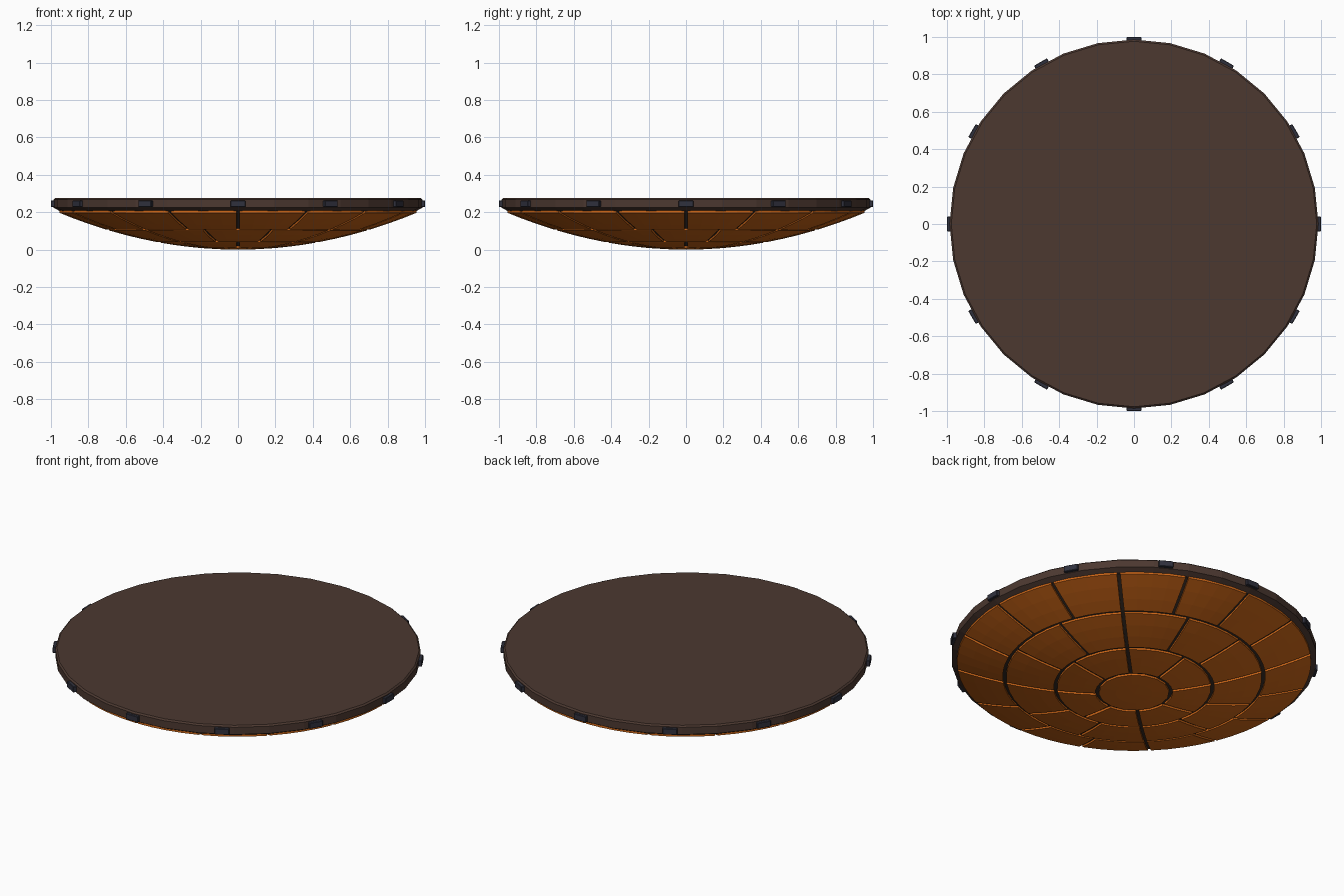
import bpy
import bmesh
import math
from mathutils import Matrix

cube = bpy.data.objects.get("Cube")
if cube:
    bpy.data.objects.remove(cube)

TAU = 2 * math.pi
GAP = 0.018
DEPTH = 0.013


def make_material(name, colour):
    mat = bpy.data.materials.new(name)
    mat.use_nodes = True
    mat.diffuse_color = (*colour, 1)
    bsdf = mat.node_tree.nodes["Principled BSDF"]
    bsdf.inputs["Base Color"].default_value = (*colour, 1)
    bsdf.inputs["Roughness"].default_value = 0.8
    return mat


orange = make_material("burnt orange", (0.64, 0.14, 0.009))
brown = make_material("dark brown", (0.072, 0.040, 0.030))
shadow = make_material("gap brown", (0.040, 0.026, 0.019))
steel = make_material("dark blue steel", (0.030, 0.031, 0.048))


def finish(bm, name, mat):
    bmesh.ops.remove_doubles(bm, verts=bm.verts, dist=1e-5)
    bmesh.ops.recalc_face_normals(bm, faces=bm.faces)
    mesh = bpy.data.meshes.new(name)
    bm.to_mesh(mesh)
    bm.free()
    mesh.materials.append(mat)
    obj = bpy.data.objects.new(name, mesh)
    bpy.context.collection.objects.link(obj)
    return obj


def lathe(name, profile, mat, sides=32):
    """Spin an (r, z) profile into a closed solid."""
    bm = bmesh.new()
    verts = [bm.verts.new((r, 0, z)) for r, z in profile]
    edges = [bm.edges.new(pair) for pair in zip(verts, verts[1:])]
    bmesh.ops.spin(bm, geom=verts + edges, cent=(0, 0, 0), axis=(0, 0, 1),
                   angle=TAU, steps=sides, use_merge=True)
    return finish(bm, name, mat)


def bowl(r):
    """Height of the curved underside at radius r."""
    return 0.197 * (r / 0.955) ** 2


def tile_ring(name, r0, r1, count, offset, steps=4, rows=3):
    """Ring of curved tiles separated by gaps of constant width."""
    bm = bmesh.new()
    for k in range(count):
        layers = []
        for lift in (0, DEPTH):
            grid = []
            for j in range(rows + 1):
                r = r0 + (r1 - r0) * j / rows
                trim = GAP / 2 / r
                a0 = offset + k * TAU / count + trim
                span = TAU / count - 2 * trim
                angles = [a0 + span * i / steps for i in range(steps + 1)]
                grid.append([bm.verts.new((r * math.cos(a), r * math.sin(a),
                                           bowl(r) + lift)) for a in angles])
            layers.append(grid)
        low, high = layers
        for grid in layers:
            for j in range(rows):
                for i in range(steps):
                    bm.faces.new((grid[j][i], grid[j][i + 1],
                                  grid[j + 1][i + 1], grid[j + 1][i]))
        # Side walls around each tile
        borders = [([g[0] for g in low], [g[0] for g in high]),
                   ([g[-1] for g in low], [g[-1] for g in high]),
                   (low[0], high[0]), (low[-1], high[-1])]
        for a, b in borders:
            for i in range(len(a) - 1):
                bm.faces.new((a[i], a[i + 1], b[i + 1], b[i]))
    return finish(bm, name, orange)


# Heat tiles on the underside
lathe("centre_tile", [(0, 0), (0.1, bowl(0.1)), (0.19, bowl(0.19)),
                      (0.19, bowl(0.19) + DEPTH), (0, DEPTH)], orange, 16)
tile_ring("inner_tiles", 0.208, 0.415, 8, 0)
tile_ring("middle_tiles", 0.433, 0.69, 12, math.radians(15))
tile_ring("outer_tiles", 0.708, 0.955, 16, 0)

# Backing dish seen through the gaps
radii = [0, 0.2, 0.425, 0.56, 0.7, 0.83, 0.945]
lathe("backing_dish", [(r, bowl(r) + 0.011) for r in radii]
      + [(0.945, 0.235), (0, 0.235)], shadow, 64)

# Rim and flat top plate
lathe("rim_plate", [(0, 0.275), (0.977, 0.275), (0.986, 0.267),
                    (0.986, 0.224), (0.955, 0.207), (0, 0.22)], brown)

# Clamps around the rim
bm = bmesh.new()
for k in range(12):
    place = (Matrix.Rotation(k * TAU / 12, 4, 'Z')
             @ Matrix.Translation((0.987, 0, 0.245))
             @ Matrix.Diagonal((0.026, 0.08, 0.036, 1)))
    bmesh.ops.create_cube(bm, size=1, matrix=place)
clamps = finish(bm, "rim_clamps", steel)
bevel = clamps.modifiers.new("soft_edges", 'BEVEL')
bevel.width = 0.003
bevel.segments = 1
